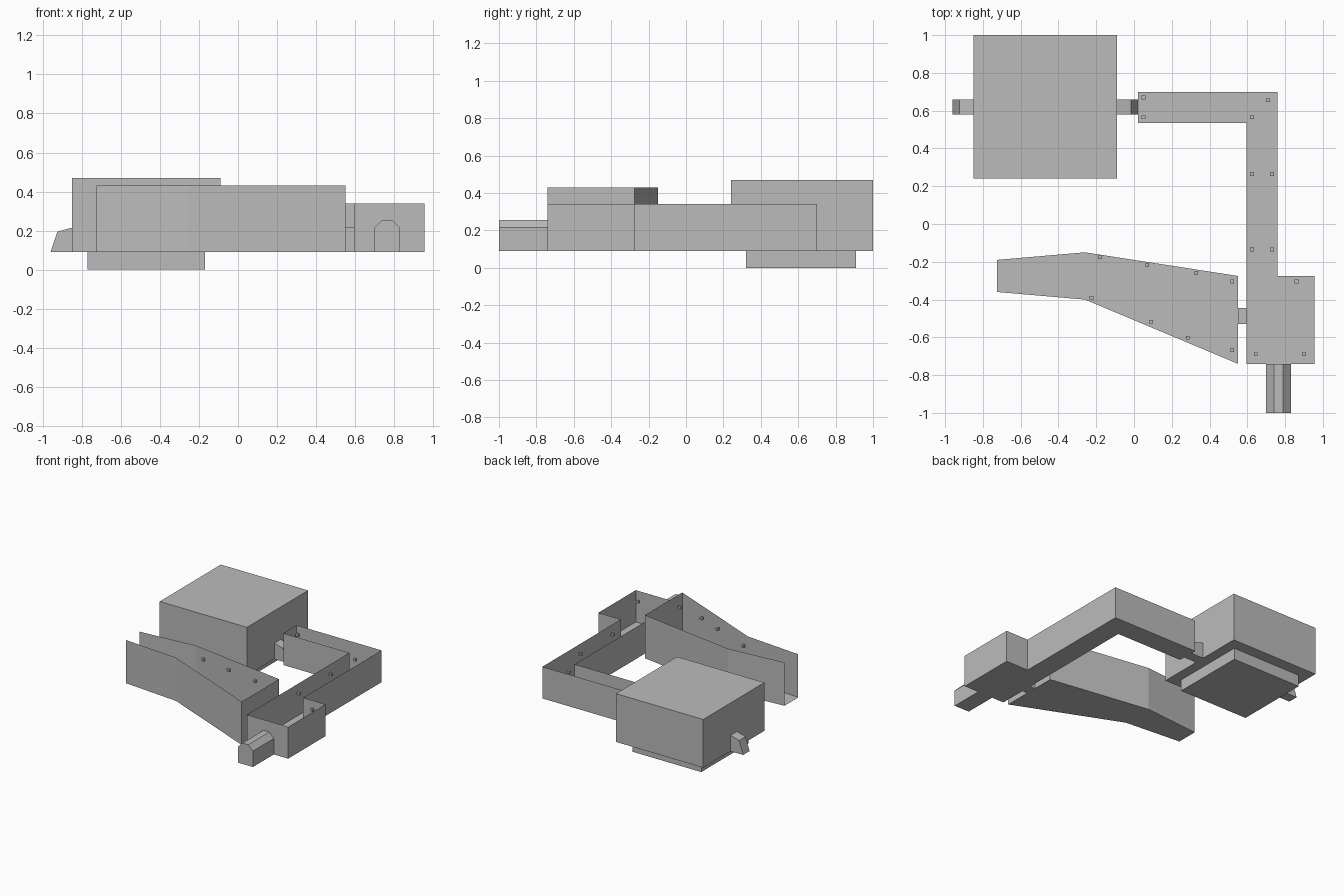
import bpy, bmesh
from mathutils import Vector

old = bpy.data.objects.get("Cube")
if old:
    bpy.data.objects.remove(old, do_unlink=True)

grey = bpy.data.materials.new("plain grey")
grey.use_nodes = True
COLOR = (0.5, 0.5, 0.5, 1)
grey.diffuse_color = COLOR
grey.node_tree.nodes["Principled BSDF"].inputs["Base Color"].default_value = COLOR

FLOOR = 0.09


def finish(name, bm):
    mesh = bpy.data.meshes.new(name)
    bm.to_mesh(mesh)
    bm.free()
    mesh.materials.append(grey)
    obj = bpy.data.objects.new(name, mesh)
    bpy.context.collection.objects.link(obj)
    return obj


def prism(name, points, offset):
    """Closed solid: polygon swept along an offset."""
    bm = bmesh.new()
    face = bm.faces.new([bm.verts.new(p) for p in points])
    top = bmesh.ops.extrude_face_region(bm, geom=[face], use_keep_orig=True)["geom"]
    bmesh.ops.translate(bm, vec=Vector(offset),
                        verts=[v for v in top if isinstance(v, bmesh.types.BMVert)])
    bmesh.ops.recalc_face_normals(bm, faces=bm.faces)
    return finish(name, bm)


def box(name, x0, x1, y0, y1, z0, z1):
    base = [(x0, y0, z0), (x1, y0, z0), (x1, y1, z0), (x0, y1, z0)]
    return prism(name, base, (0, 0, z1 - z0))


def channel(name, outline, top, open_end=False):
    """Open-topped sheet tray: a floor with walls around its outline."""
    bm = bmesh.new()
    low = [bm.verts.new((x, y, FLOOR)) for x, y in outline]
    high = [bm.verts.new((x, y, top)) for x, y in outline]
    bm.faces.new(low[::-1])
    n = len(outline)
    for i in range(n - 1 if open_end else n):
        j = (i + 1) % n
        bm.faces.new((low[i], low[j], high[j], high[i]))
    return finish(name, bm)


def screws(name, spots, z, size=0.02):
    bm = bmesh.new()
    for x, y in spots:
        cube = bmesh.ops.create_cube(bm, size=size)
        bmesh.ops.translate(bm, vec=(x, y, z), verts=cube["verts"])
    return finish(name, bm)


# Big housing and the plate beneath it
box("housing", -0.85, -0.09, 0.24, 1.0, FLOOR, 0.47)
box("base_plate", -0.77, -0.17, 0.32, 0.91, 0, FLOOR)

# Sloped latches on both sides of the housing
for name, x, side in (("right_latch", -0.85, -1), ("left_latch", -0.09, 1)):
    profile = [(0, FLOOR), (0.11, FLOOR), (0.075, 0.195), (0, 0.215)]
    prism(name, [(x + side * d, 0.58, z) for d, z in profile], (0, 0.08, 0))

# L-shaped channel with a wider foot
channel("angled_channel", [
    (0.02, 0.535), (0.595, 0.535), (0.595, -0.74), (0.955, -0.74),
    (0.955, -0.275), (0.76, -0.275), (0.76, 0.70), (0.02, 0.70)], 0.34)
screws("channel_screws", [
    (0.05, 0.67), (0.05, 0.565), (0.71, 0.655), (0.625, 0.565),
    (0.625, 0.265), (0.73, 0.265), (0.625, -0.135), (0.73, -0.135),
    (0.86, -0.305), (0.645, -0.69), (0.90, -0.69)], 0.283)

# Tapered channel, open at its narrow end
channel("tapered_channel", [
    (-0.725, -0.36), (-0.26, -0.40), (0.55, -0.74),
    (0.55, -0.275), (-0.26, -0.15), (-0.725, -0.19)], 0.43, open_end=True)
screws("tapered_screws", [
    (-0.18, -0.175), (0.07, -0.217), (0.33, -0.26), (0.52, -0.305),
    (-0.225, -0.39), (0.09, -0.518), (0.285, -0.602), (0.52, -0.667)], 0.35)

# Joint between the two channels
box("channel_joint", 0.55, 0.595, -0.53, -0.445, FLOOR, 0.215)

# Chamfered front peg
peg = [(0.70, FLOOR), (0.83, FLOOR), (0.83, 0.215),
       (0.79, 0.255), (0.74, 0.255), (0.70, 0.215)]
prism("front_peg", [(x, -1.0, z) for x, z in peg], (0, 0.26, 0))
